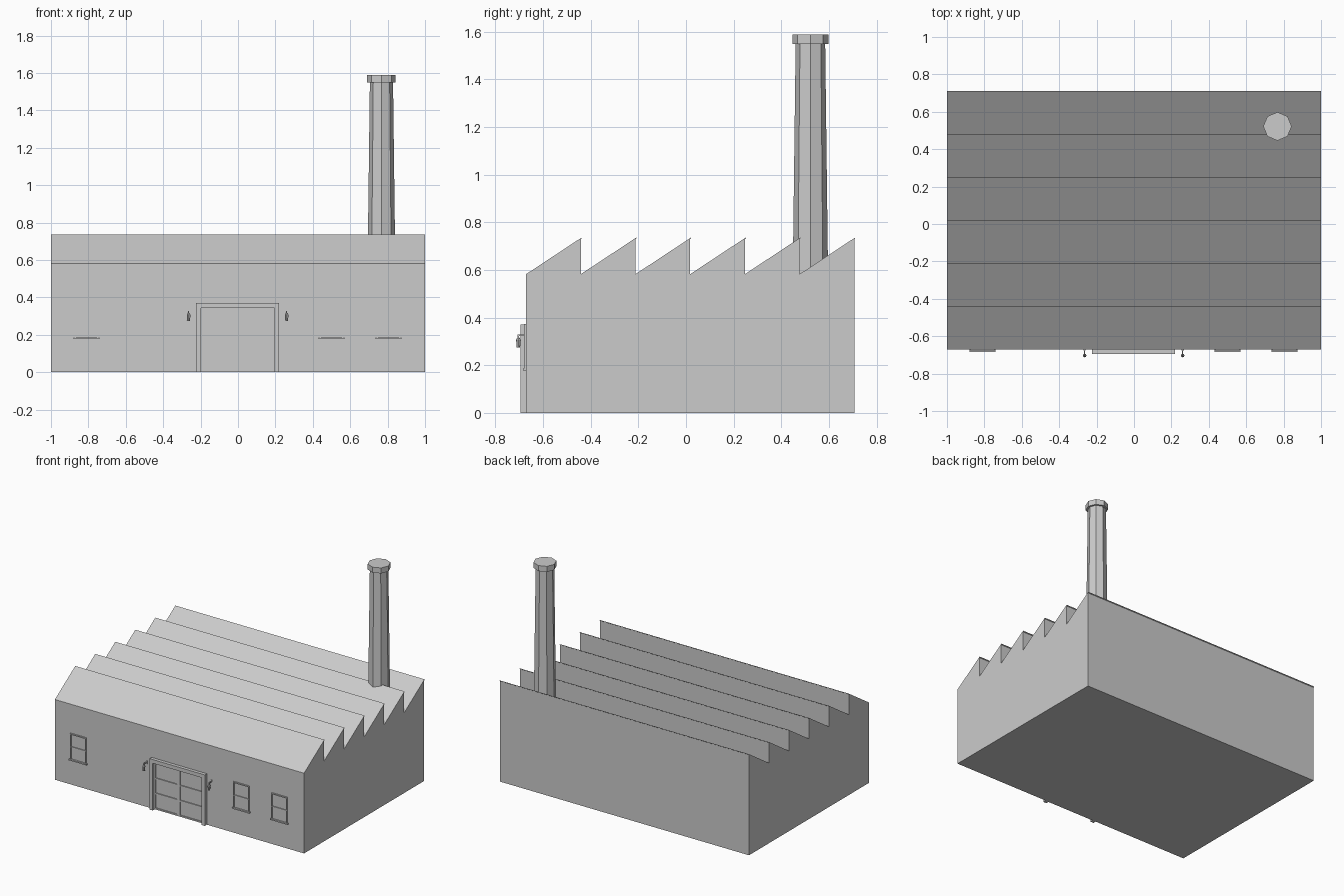
import bpy, bmesh, math

if "Cube" in bpy.data.objects:
    bpy.data.objects.remove(bpy.data.objects["Cube"])

grey = bpy.data.materials.new("plain grey")
grey.diffuse_color = (0.6, 0.6, 0.6, 1)
grey.use_nodes = True
grey.node_tree.nodes["Principled BSDF"].inputs["Base Color"].default_value = grey.diffuse_color

FRONT = -0.671          # y of the front wall
STEP = 0.2295           # depth of one roof tooth
EAVE, PEAK = 0.582, 0.736


def finish(bm, name):
    bmesh.ops.recalc_face_normals(bm, faces=bm.faces)
    mesh = bpy.data.meshes.new(name)
    bm.to_mesh(mesh)
    bm.free()
    mesh.materials.append(grey)
    ob = bpy.data.objects.new(name, mesh)
    bpy.context.collection.objects.link(ob)
    return ob


def add_box(bm, x0, x1, y0, y1, z0, z1):
    vs = bmesh.ops.create_cube(bm, size=1)["verts"]
    for v in vs:
        v.co = ((x0 + x1) / 2 + v.co.x * (x1 - x0),
                (y0 + y1) / 2 + v.co.y * (y1 - y0),
                (z0 + z1) / 2 + v.co.z * (z1 - z0))


def boxes(name, items):
    bm = bmesh.new()
    for b in items:
        add_box(bm, *b)
    return finish(bm, name)


def lathe(name, x, y, profile, sides):
    """Stack of rings (radius, z), closed at both ends."""
    bm = bmesh.new()
    rings = [[bm.verts.new((x + r * math.cos(2 * math.pi * i / sides),
                            y + r * math.sin(2 * math.pi * i / sides), z))
              for i in range(sides)] for r, z in profile]
    for a, b in zip(rings, rings[1:]):
        for i in range(sides):
            j = (i + 1) % sides
            bm.faces.new((a[i], a[j], b[j], b[i]))
    bm.faces.new(rings[0])
    bm.faces.new(rings[-1])
    return finish(bm, name)


# factory hall: sawtooth side profile extruded along x, thin lip on each peak
outline = [(FRONT, 0), (FRONT, EAVE)]
for k in range(1, 7):
    y = FRONT + k * STEP
    outline += [(y + 0.004, PEAK), (y + 0.004, PEAK - 0.004), (y, PEAK - 0.007)]
    outline.append((y, EAVE if k < 6 else 0))
bm = bmesh.new()
face = bm.faces.new([bm.verts.new((-1, y, z)) for y, z in outline])
ext = bmesh.ops.extrude_face_region(bm, geom=[face])["geom"]
bmesh.ops.translate(bm, vec=(2, 0, 0),
                    verts=[v for v in ext if isinstance(v, bmesh.types.BMVert)])
finish(bm, "factory_hall")

# chimney shaft and cap
lathe("chimney", 0.767, 0.522,
      [(0.075, 0.5), (0.062, 1.548), (0.076, 1.548), (0.076, 1.588)], 8)

# door surround: two posts and a lintel
boxes("door_frame", [
    (-0.224, -0.198, -0.695, FRONT, 0, 0.37),
    (0.194, 0.22, -0.695, FRONT, 0, 0.37),
    (-0.198, 0.194, -0.695, FRONT, 0.343, 0.37)])

# double door: a raised border and two cross bars on each leaf
bars = []
for x0, x1 in ((-0.198, -0.003), (-0.001, 0.194)):
    for i in range(4):
        z = 0.004 + i * 0.109
        bars.append((x0, x1, -0.678, FRONT, z, z + 0.01))
    for x in (x0, x1 - 0.01):
        bars.append((x, x + 0.01, -0.678, FRONT, 0.004, 0.341))
boxes("door_leaves", bars)

# windows: slim frame, middle bar and sill
for n, cx in enumerate((-0.81, 0.50, 0.805)):
    l, r = cx - 0.064, cx + 0.064
    boxes(f"window_{n + 1}", [
        (cx - 0.07, cx + 0.07, -0.684, FRONT, 0.178, 0.187),
        (l, r, -0.679, FRONT, 0.365, 0.373),
        (l, r, -0.677, FRONT, 0.272, 0.278),
        (l, l + 0.007, -0.679, FRONT, 0.187, 0.365),
        (r - 0.007, r, -0.679, FRONT, 0.187, 0.365)])

# wall lamps either side of the door
for side, x in (("left", -0.264), ("right", 0.26)):
    boxes(f"lamp_arm_{side}", [
        (x - 0.003, x + 0.003, -0.706, FRONT, 0.322, 0.328),
        (x - 0.003, x + 0.003, -0.706, -0.700, 0.31, 0.322),
        (x - 0.006, x + 0.006, -0.675, FRONT, 0.312, 0.336)])
    lathe(f"lamp_{side}", x, -0.703,
          [(0.007, 0.274), (0.0095, 0.302), (0.010, 0.306), (0.004, 0.317)], 8)
